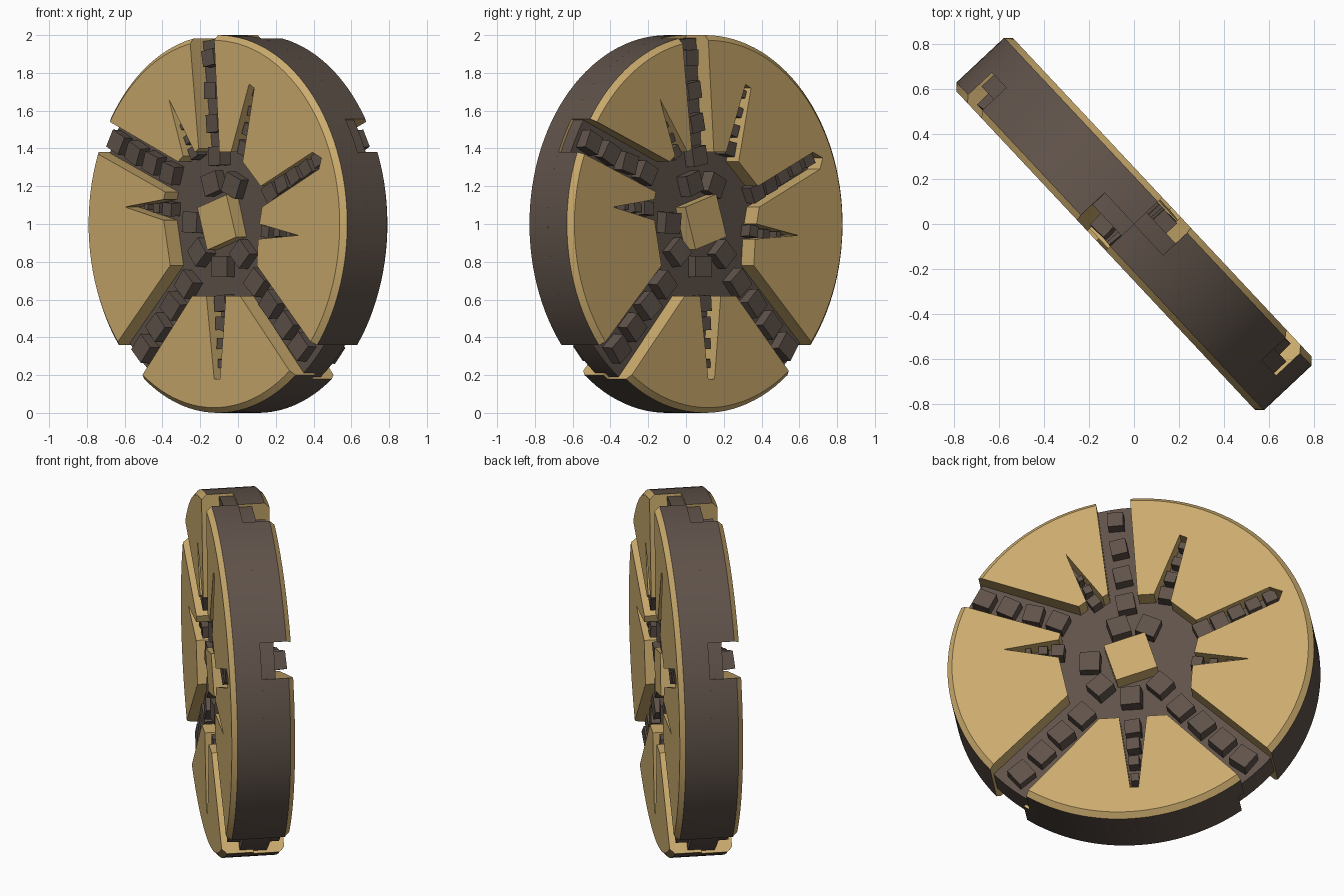
import bpy, bmesh, math, random
from mathutils import Matrix, Vector

if "Cube" in bpy.data.objects:
    bpy.data.objects.remove(bpy.data.objects["Cube"])

random.seed(4)
HALF, FLOOR, CORE_R, BEV = 0.173, 0.076, 0.984, 0.028
ANG = math.radians(-46.85)          # heading of the disc plane


def material(name, col):
    m = bpy.data.materials.new(name)
    m.diffuse_color = (*col, 1)
    m.use_nodes = True
    m.node_tree.nodes["Principled BSDF"].inputs["Base Color"].default_value = m.diffuse_color
    return m


GOLD = material("sandy_gold", (0.60, 0.41, 0.155))
DARK = material("dark_brown", (0.115, 0.085, 0.068))


def frame(side):
    # local: x right on the face, y up, z outwards from the face
    return (Matrix.Translation((0, 0, 1)) @ Matrix.Rotation(ANG + side * math.pi, 4, 'Z')
            @ Matrix.Rotation(math.pi / 2, 4, 'X'))


def finish(bm, name, mats, side, smooth=False):
    bmesh.ops.recalc_face_normals(bm, faces=bm.faces)
    bm.transform(frame(side))
    me = bpy.data.meshes.new(name)
    bm.to_mesh(me)
    bm.free()
    for m in mats:
        me.materials.append(m)
    ob = bpy.data.objects.new(name, me)
    bpy.context.collection.objects.link(ob)
    if smooth:
        me.polygons.foreach_set("use_smooth", [True] * len(me.polygons))
        me.set_sharp_from_angle(angle=math.radians(25))
    return ob


def plate(name, a0, a1, inner, side):
    # gold face plate: outer arc plus a jagged inner edge, bevelled at the rim
    n = max(4, int((a1 - a0) / 3))
    arc = [math.radians(a0 + (a1 - a0) * i / n) for i in range(n + 1)]
    bm = bmesh.new()
    rings = []
    for h, r in ((0, 1), (HALF - BEV, 1), (HALF, 1 - BEV)):
        pts = [(r * math.cos(a), r * math.sin(a), h) for a in arc]
        pts += [(x, y, h) for x, y in inner]
        rings.append([bm.verts.new(p) for p in pts])
    for lo, hi, rim in ((rings[0], rings[1], 1), (rings[1], rings[2], 0)):
        for i in range(len(lo)):
            j = (i + 1) % len(lo)
            f = bm.faces.new((lo[i], lo[j], hi[j], hi[i]))
            f.material_index = rim if i < n else 0
    bm.faces.new(rings[2])
    bm.faces.new(rings[0][::-1])
    finish(bm, name, (GOLD, DARK), side, True)


PLATES = {
    "right_plate": (-39.9, 90, [
        (.04, .38), (.13, .38), (.27, .74), (.31, .72), (.22, .33), (.36, .20),
        (.76, .38), (.83, .35), (.81, .29), (.37, .09), (.35, .0), (.65, -.06),
        (.34, -.08), (.33, -.22)]),
    "bottom_plate": (235.2, 306.9, [
        (.20, -.38), (.09, -.38), (.045, -.82), (.0, -.82), (-.06, -.38), (-.17, -.38)]),
    "left_plate": (157.6, 219.9, [
        (-.34, -.22), (-.39, .02), (-.69, .09), (-.39, .13), (-.38, .17)]),
    "top_plate": (101, 146.2, [
        (-.28, .33), (-.24, .36), (-.35, .66), (-.15, .38), (-.12, .40)]),
}

# rows of studs: start, end, count, stud size at start and end
ROWS = {
    "top_studs": ((-.03, .36), (-.085, .88), 4, .10, .085),
    "upper_left_studs": ((-.40, .27), (-.80, .43), 4, .10, .10),
    "lower_left_studs": ((-.27, -.32), (-.60, -.66), 4, .11, .11),
    "lower_right_studs": ((.27, -.31), (.61, -.65), 4, .11, .11),
    "right_slot_studs": ((.39, .17), (.76, .34), 5, .09, .07),
    "upper_right_slot_studs": ((.19, .40), (.285, .69), 4, .075, .04),
    "spike_slot_studs": ((-.20, .38), (-.28, .52), 3, .06, .03),
    "left_slot_studs": ((-.40, .08), (-.56, .09), 3, .07, .03),
    "right_thin_slot_studs": ((.36, -.04), (.54, -.055), 3, .06, .03),
    "bottom_slot_studs": ((.01, -.42), (.02, -.74), 4, .085, .045),
}


def stud(bm, u, v, size, turn, top=.142, tilt=.1):
    lo = FLOOR - .03
    m = (Matrix.Translation((u, v, (lo + top) / 2)) @ Matrix.Rotation(turn, 4, 'Z')
         @ Matrix.Rotation(random.uniform(-tilt, tilt), 4, 'X')
         @ Matrix.Diagonal((size, size, top - lo, 1)))
    bmesh.ops.create_cube(bm, size=1, matrix=m)


# dark core disc seen at the bottom of every slot
bm = bmesh.new()
bmesh.ops.create_cone(bm, cap_ends=True, segments=96, radius1=CORE_R, radius2=CORE_R,
                      depth=2 * FLOOR)
finish(bm, "core_disc", (DARK,), 0, True)

for side, label in enumerate(("front", "back")):
    for name, (a0, a1, inner) in PLATES.items():
        plate(f"{label}_{name}", a0, a1, inner, side)
    # studs along the channels
    for name, (p, q, n, s0, s1) in ROWS.items():
        p, q = Vector(p), Vector(q)
        d = q - p
        bm = bmesh.new()
        for i in range(n):
            t = i / (n - 1)
            c = p.lerp(q, t)
            stud(bm, c.x, c.y, s0 + (s1 - s0) * t,
                 math.atan2(d.y, d.x) + random.uniform(-.12, .12))
        finish(bm, f"{label}_{name}", (DARK,), side)
    # studs around the hub
    bm = bmesh.new()
    for deg in (108, 66, 178, 222, 270, 315):
        a = math.radians(deg)
        stud(bm, .225 * math.cos(a), .225 * math.sin(a), .11, a)
    finish(bm, f"{label}_hub_studs", (DARK,), side)
    # centre block
    bm = bmesh.new()
    stud(bm, 0, .01, .235, math.radians(17), .155, .03)
    finish(bm, f"{label}_centre_block", (GOLD,), side)
